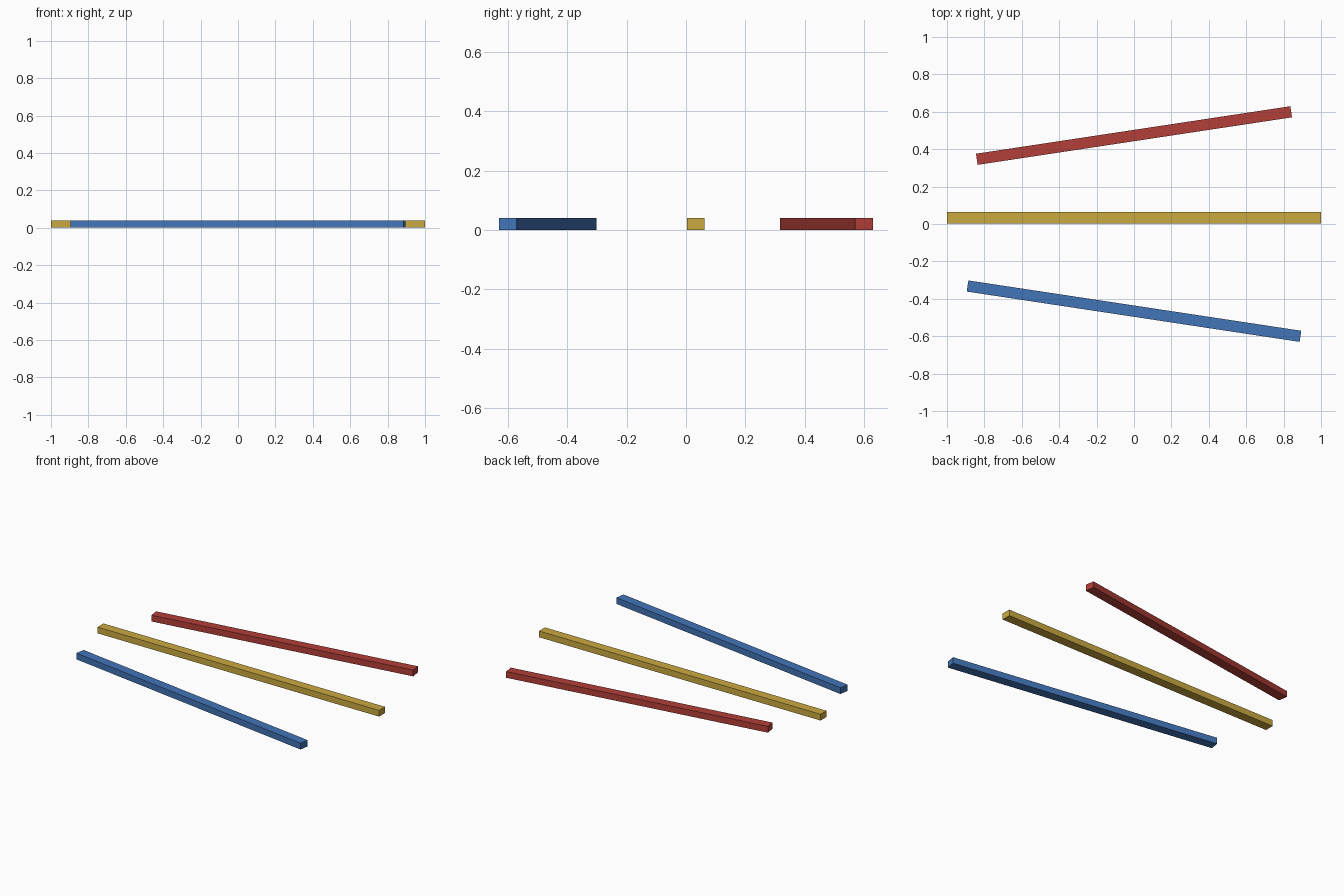
import bpy

if "Cube" in bpy.data.objects:
    bpy.data.objects.remove(bpy.data.objects["Cube"])

WIDTH, HEIGHT = 0.06, 0.04


def bar(name, colour, length, y, angle):
    """Square-edged bar lying on the ground, turned about z."""
    bpy.ops.mesh.primitive_cube_add(size=1, location=(0, y, HEIGHT / 2),
                                    rotation=(0, 0, angle))
    ob = bpy.context.object
    ob.name = name
    ob.scale = (length, WIDTH, HEIGHT)
    bpy.ops.object.transform_apply(location=False, rotation=False, scale=True)
    mat = bpy.data.materials.new(name.replace("bar", "paint"))
    mat.diffuse_color = (*colour, 1)
    mat.use_nodes = True
    mat.node_tree.nodes["Principled BSDF"].inputs["Base Color"].default_value = mat.diffuse_color
    ob.data.materials.append(mat)


# Three bars fanning apart towards the right
bar("blue_bar", (0.054, 0.176, 0.48), 1.8, -0.466, -0.15)
bar("yellow_bar", (0.60, 0.40, 0.052), 2.0, 0.033, 0.0)
bar("red_bar", (0.45, 0.05, 0.041), 1.7, 0.473, 0.15)
